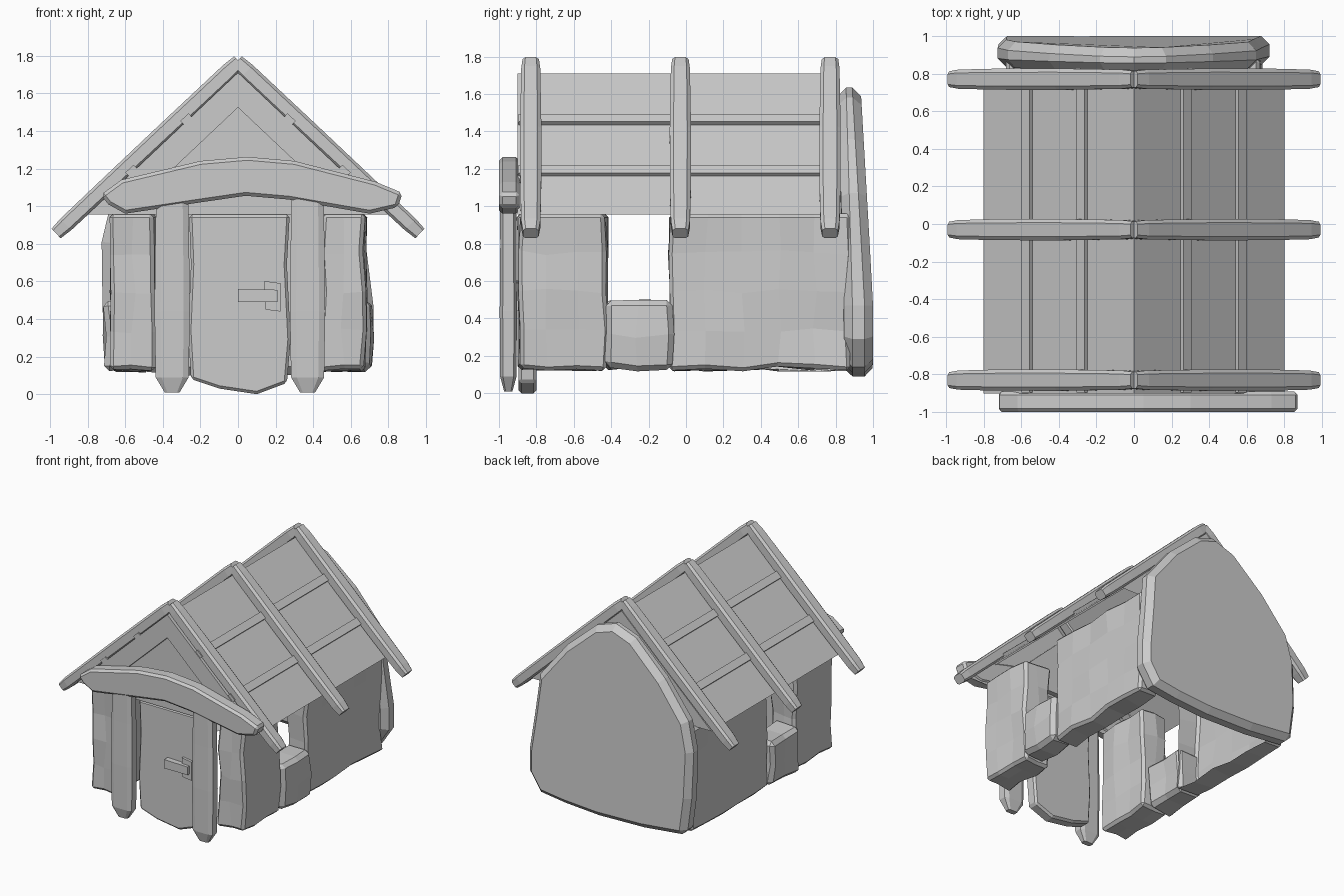
import bpy, bmesh, random
from mathutils import Vector

if "Cube" in bpy.data.objects:
    bpy.data.objects.remove(bpy.data.objects["Cube"])

random.seed(4)


def finish(name, bm, bevel=0.0):
    bmesh.ops.recalc_face_normals(bm, faces=bm.faces)
    me = bpy.data.meshes.new(name)
    bm.to_mesh(me)
    bm.free()
    ob = bpy.data.objects.new(name, me)
    bpy.context.collection.objects.link(ob)
    if bevel:
        m = ob.modifiers.new("chamfer", 'BEVEL')
        m.width, m.segments = bevel, 1
        m.limit_method, m.angle_limit = 'ANGLE', 0.9
    return ob


def rough_box(name, lo, hi, cuts, jitter, bevel, top_fixed=True, open_x=0):
    """Hewn block: box cut into a few facets, with wobbly corners."""
    bm = bmesh.new()
    bmesh.ops.create_cube(bm, size=1)
    for v in bm.verts:
        v.co = [lo[i] + (v.co[i] + 0.5) * (hi[i] - lo[i]) for i in range(3)]
    for ax in range(3):
        for k in range(1, cuts[ax]):
            p, n = Vector(lo), Vector((0, 0, 0))
            p[ax] += (hi[ax] - lo[ax]) * k / cuts[ax]
            n[ax] = 1
            bmesh.ops.bisect_plane(bm, geom=bm.verts[:] + bm.edges[:] + bm.faces[:],
                                   plane_co=p, plane_no=n)
    if open_x:  # hidden inner side is left open
        bm.normal_update()
        bmesh.ops.delete(bm, geom=[f for f in bm.faces if f.normal.x * open_x > 0.9],
                         context='FACES')
    for v in bm.verts:
        at_top = top_fixed and v.co.z > hi[2] - 1e-4
        v.co += Vector((random.uniform(-1, 1), random.uniform(-1, 1),
                        0 if at_top else random.uniform(-1, 1))) * jitter
    return finish(name, bm, bevel)


def slab(name, profile, y0, y1, bevel=0.0):
    """Profile in x/z extruded along y."""
    bm = bmesh.new()
    f = bm.faces.new([bm.verts.new((x, y0, z)) for x, z in profile])
    r = bmesh.ops.extrude_face_region(bm, geom=[f])
    for g in r["geom"]:
        if isinstance(g, bmesh.types.BMVert):
            g.co.y = y1
    return finish(name, bm, bevel)


def log(name, u, v, sections):
    """Chamfered timber lofted through (centre, half width, half depth)."""
    bm = bmesh.new()
    c = 0.65
    ring8 = [(1, c), (c, 1), (-c, 1), (-1, c), (-1, -c), (-c, -1), (c, -1), (1, -c)]
    rings = [[bm.verts.new(Vector(p) + u * a * hu + v * b * hv) for a, b in ring8]
             for p, hu, hv in sections]
    for r, q in zip(rings, rings[1:]):
        for i in range(8):
            bm.faces.new((r[i], r[(i + 1) % 8], q[(i + 1) % 8], q[i]))
    bm.faces.new(rings[0])
    bm.faces.new(rings[-1])
    return finish(name, bm)


X, Y = Vector((1, 0, 0)), Vector((0, 1, 0))

# Roof body: triangular prism, recessed front gable, open underneath
roof = slab("roof", [(-0.8, 0.965), (0.8, 0.965), (0, 1.72)], -0.9, 0.82)
bm = bmesh.new()
bm.from_mesh(roof.data)
bm.normal_update()
front = [f for f in bm.faces if f.normal.y < -0.9]
bmesh.ops.inset_individual(bm, faces=front, thickness=0.135, use_even_offset=True)
r = bmesh.ops.extrude_face_region(bm, geom=front)
bmesh.ops.translate(bm, vec=(0, 0.05, 0),
                    verts=[g for g in r["geom"] if isinstance(g, bmesh.types.BMVert)])
bmesh.ops.delete(bm, geom=[f for f in front if f.is_valid], context='FACES_ONLY')
bmesh.ops.recalc_face_normals(bm, faces=bm.faces)
bmesh.ops.delete(bm, geom=[f for f in bm.faces
                           if all(v.co.z < 0.97 for v in f.verts)], context='FACES')
bm.to_mesh(roof.data)
bm.free()

for s, side in ((-1, "left"), (1, "right")):
    d = Vector((0.73 * s, 0, -0.684))
    n = Vector((0.684 * s, 0, 0.73))
    ridge = Vector((0, 0, 1.72))

    # Rafters lying on the roof
    for k, y in enumerate((-0.83, -0.03, 0.77)):
        o = ridge + n * 0.037 + Y * y
        w = [(-0.045, 0.044, 0.04), (0.03, 0.051, 0.046), (0.5, 0.057, 0.046),
             (0.95, 0.056, 0.044), (1.22, 0.051, 0.042), (1.29, 0.042, 0.035)]
        log(f"{side}_rafter_{k + 1}", Y, n, [(o + d * t, a, b) for t, a, b in w])

    # Battens across the roof
    for k, t in enumerate((0.37, 0.77)):
        p = ridge + d * t
        a, b = d * 0.03, n * 0.022
        pts = [p + a + b, p - a + b, p - a - b, p + a - b]
        slab(f"{side}_batten_{k + 1}", [(q.x, q.z) for q in pts], -0.895, 0.8)

    # Side walls and window sill
    def wall(name, x0, x1, y0, y1, z0, z1, cuts, bevel=0.02, top=True, open_in=False):
        xs = sorted((s * x0, s * x1))
        rough_box(f"{side}_{name}", (xs[0], y0, z0), (xs[1], y1, z1),
                  cuts, 0.014, bevel, top, -s if open_in else 0)
    wall("front_wall", 0.44, 0.675, -0.895, -0.425, 0.14, 0.97, (2, 3, 4))
    wall("rear_wall", 0.5, 0.675, -0.085, 0.88, 0.14, 0.97, (1, 5, 4), open_in=True)
    wall("window_sill", 0.5, 0.71, -0.44, -0.075, 0.14, 0.5, (1, 2, 2), 0.03, False)

    # Door posts with pointed feet
    x = 0.37 if s > 0 else -0.35
    log(f"{side}_door_post", X, Y, [((x, -0.95, z), a, b) for z, a, b in (
        (0.02, 0.04, 0.022), (0.1, 0.088, 0.044), (0.45, 0.094, 0.046),
        (0.8, 0.09, 0.043), (1.08, 0.085, 0.044))])

# Back wall: rounded gable slab leaning forward
back = slab("back_wall", [(-0.68, 0.15), (-0.3, 0.11), (0.1, 0.1), (0.4, 0.12), (0.62, 0.15),
                          (0.72, 0.3), (0.72, 0.48), (0.68, 0.8), (0.65, 1.08), (0.42, 1.37),
                          (0.17, 1.59), (0, 1.645), (-0.18, 1.58), (-0.45, 1.33),
                          (-0.67, 1.05), (-0.725, 0.82), (-0.72, 0.45)], 0.845, 1.0, 0.045)
for v in back.data.vertices:
    v.co.y -= max(0, v.co.z - 0.5) * (0.058 if v.co.y > 0.9 else 0.03)

# Arched lintel beam over the door
slab("lintel_beam", [(-0.73, 1.07), (-0.62, 1.15), (-0.2, 1.25), (0.05, 1.272), (0.3, 1.25),
                     (0.73, 1.14), (0.875, 1.08), (0.85, 1.005), (0.7, 0.97), (0.27, 1.045),
                     (0.04, 1.065), (-0.2, 1.03), (-0.6, 0.97), (-0.69, 1.02)],
     -1.0, -0.89, 0.018)

# Door with rounded foot
slab("door", [(-0.25, 0.09), (-0.1, 0.04), (0.1, 0.01), (0.26, 0.07), (0.28, 0.3),
              (0.26, 0.7), (0.275, 0.965), (-0.26, 0.965), (-0.25, 0.7), (-0.265, 0.35)],
     -0.895, -0.8, 0.015)

# Door latch
slab("latch_plate", [(0.145, 0.46), (0.225, 0.45), (0.225, 0.6), (0.14, 0.612)], -0.915, -0.88)
slab("latch_bar", [(0.0, 0.5), (0.21, 0.5), (0.21, 0.565), (0.0, 0.57)], -0.94, -0.89)

# Settle the whole model exactly on the ground
low = min(v.co.z for o in bpy.data.objects for v in o.data.vertices)
for o in bpy.data.objects:
    o.location.z = -low
